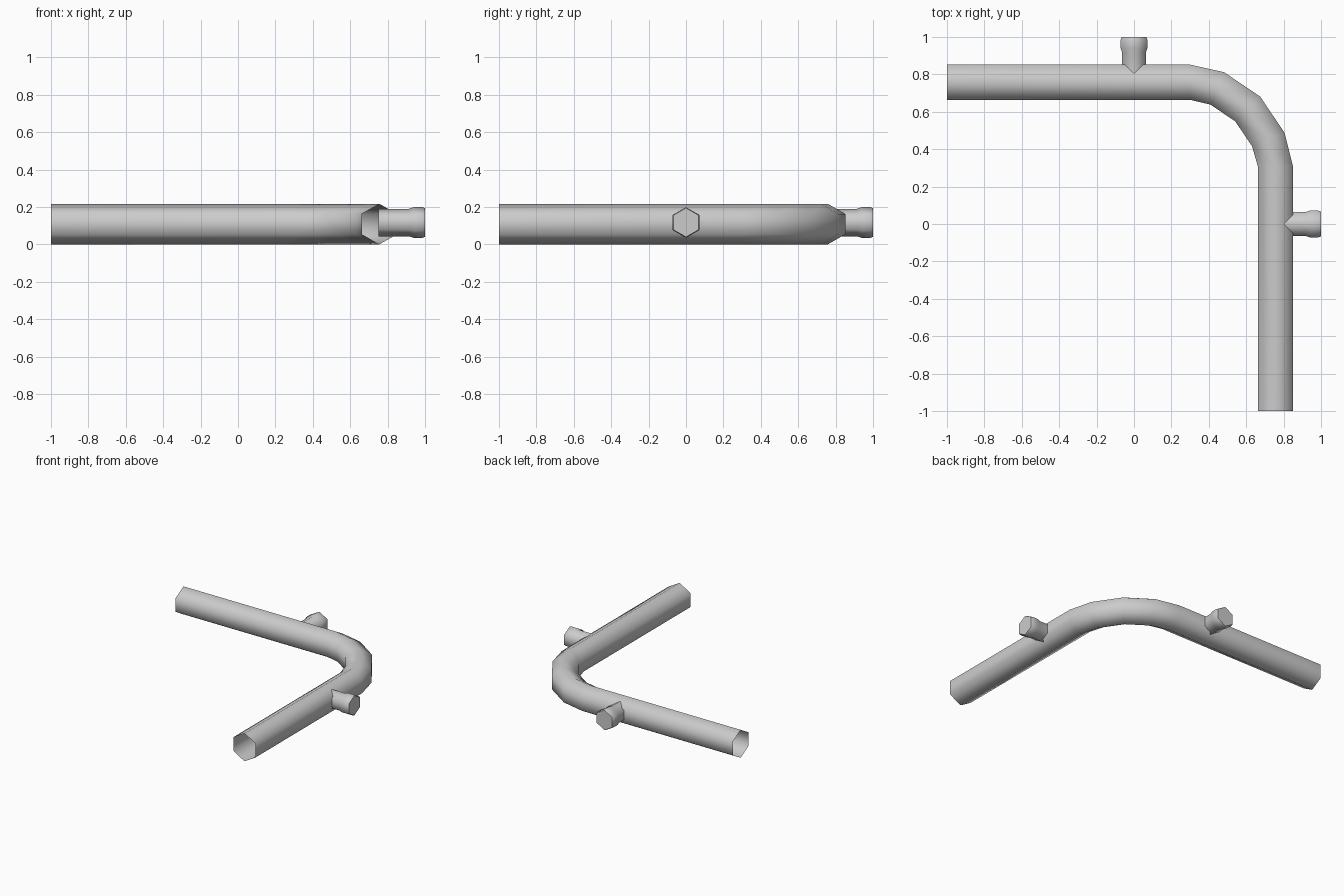
import bpy
import bmesh
from math import sin, cos, radians
from mathutils import Vector

cube = bpy.data.objects.get("Cube")
if cube:
    bpy.data.objects.remove(cube, do_unlink=True)

SIDES = 6

grey = bpy.data.materials.new("pipe_grey")
grey.use_nodes = True
colour = (0.6, 0.6, 0.6, 1)
grey.diffuse_color = colour
grey.node_tree.nodes["Principled BSDF"].inputs["Base Color"].default_value = colour


def hex_tube(name, rings, cap_end=False):
    """Skin a hexagonal tube through rings of (centre, heading in degrees, radius)."""
    bm = bmesh.new()
    loops = []
    for centre, heading, radius in rings:
        a = radians(heading)
        side = Vector((-sin(a), cos(a), 0))
        up = Vector((0, 0, 1))
        loop = []
        for i in range(SIDES):
            t = radians(360 * i / SIDES)
            loop.append(bm.verts.new(Vector(centre) + radius * (up * cos(t) + side * sin(t))))
        loops.append(loop)
    for a, b in zip(loops, loops[1:]):
        for i in range(SIDES):
            j = (i + 1) % SIDES
            bm.faces.new((a[i], b[i], b[j], a[j])).smooth = True
    if cap_end:
        cap = bm.faces.new(loops[-1])
        for edge in cap.edges:
            edge.smooth = False
    # Point every face away from the tube's centre line
    bmesh.ops.recalc_face_normals(bm, faces=bm.faces)
    first = bm.faces[:][0]
    if first.normal.dot(first.calc_center_median() - (Vector(rings[0][0]) + Vector(rings[1][0])) / 2) < 0:
        bmesh.ops.reverse_faces(bm, faces=bm.faces)
    mesh = bpy.data.meshes.new(name)
    bm.to_mesh(mesh)
    bm.free()
    mesh.materials.append(grey)
    obj = bpy.data.objects.new(name, mesh)
    bpy.context.collection.objects.link(obj)
    return obj


# Main pipe: straight run, rounded corner, straight run, both ends open
R = 0.1085
path = [(-1, 0.758, 0), (0.3, 0.758, 0), (0.445, 0.725, -22.5), (0.608, 0.615, -45),
        (0.718, 0.452, -67.5), (0.756, 0.308, -90), (0.756, -1, -90)]
hex_tube("bent_pipe", [((x, y, R), heading, R) for x, y, heading in path])

# Side outlets with a raised, closed collar
profile = [(0.75, 0.0735), (0.915, 0.0735), (0.94, 0.082), (0.985, 0.082), (1.0, 0.077)]
for name, heading in (("left_outlet", 0), ("back_outlet", 90)):
    a = radians(heading)
    rings = [((d * cos(a), d * sin(a), 0.117), heading, r) for d, r in profile]
    hex_tube(name, rings, cap_end=True)
